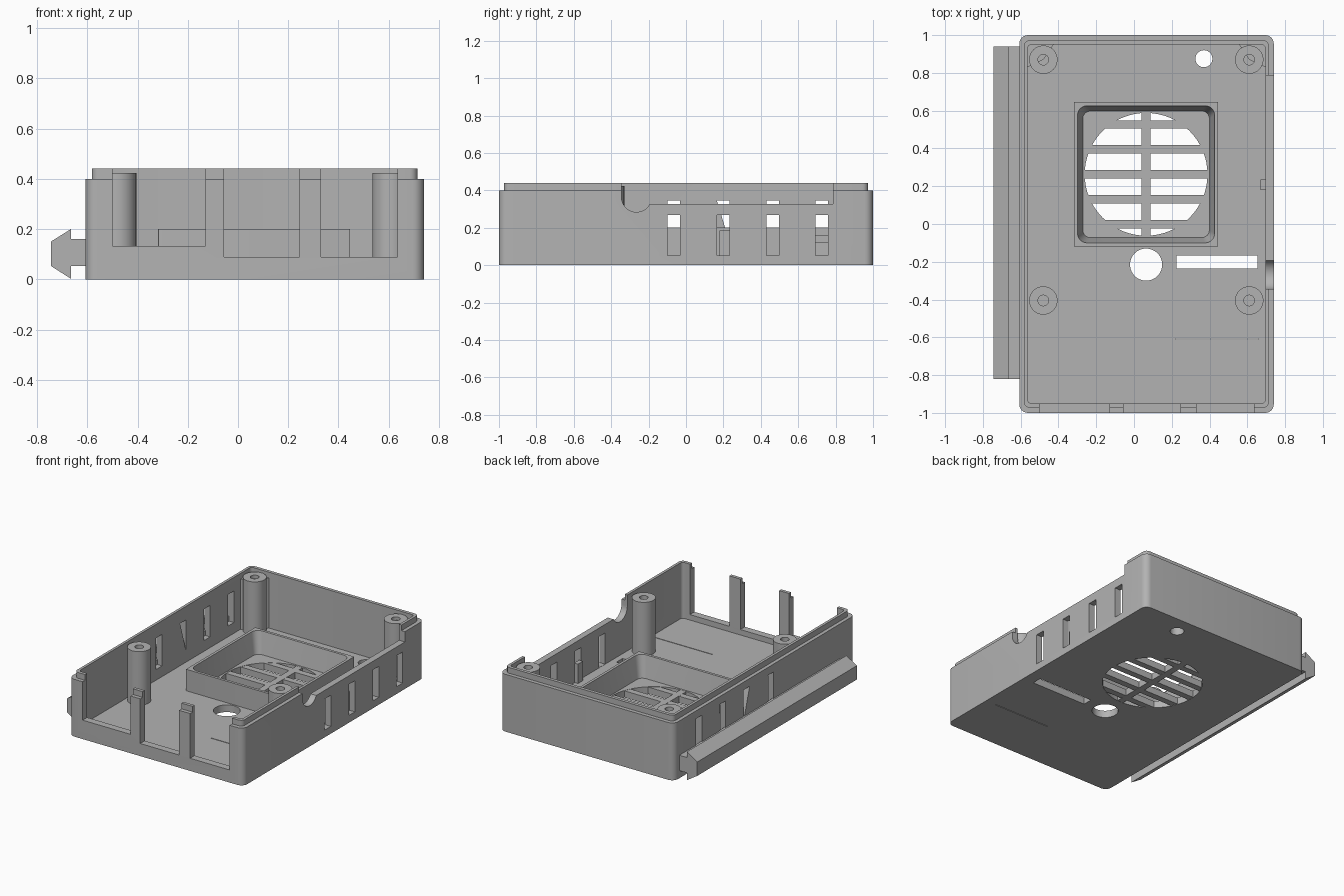
import bpy, bmesh, math
from mathutils import Vector

if "Cube" in bpy.data.objects:
    bpy.data.objects.remove(bpy.data.objects["Cube"])

grey = bpy.data.materials.new("plain_grey")
grey.use_nodes = True
grey.diffuse_color = (0.45, 0.45, 0.45, 1)
grey.node_tree.nodes["Principled BSDF"].inputs["Base Color"].default_value = grey.diffuse_color


def circle(cx, cy, r, n=48):
    return [(cx + r * math.cos(math.tau * i / n), cy + r * math.sin(math.tau * i / n)) for i in range(n)]


def rounded(x0, x1, y0, y1, r, n=6):
    pts = []
    corners = ((x1 - r, y1 - r), (x0 + r, y1 - r), (x0 + r, y0 + r), (x1 - r, y0 + r))
    for q, (cx, cy) in enumerate(corners):
        for i in range(n + 1):
            a = math.pi / 2 * (q + i / n)
            pts.append((cx + r * math.cos(a), cy + r * math.sin(a)))
    return pts


def rect(x0, x1, y0, y1):
    return [(x0, y0), (x1, y0), (x1, y1), (x0, y1)]


def loft(name, sections, axis="z", caps=True):
    """Skin stacked (outline, level) sections; axis is the stacking direction."""
    place = {"z": lambda a, b, c: (a, b, c),
             "x": lambda a, b, c: (c, a, b),
             "y": lambda a, b, c: (a, c, b)}[axis]
    bm = bmesh.new()
    rings = [[bm.verts.new(place(a, b, c)) for a, b in pts] for pts, c in sections]
    for lo, hi in zip(rings, rings[1:]):
        for i in range(len(lo)):
            j = (i + 1) % len(lo)
            bm.faces.new((lo[i], lo[j], hi[j], hi[i]))
    if caps:
        bm.faces.new(rings[0][::-1])
        bm.faces.new(rings[-1])
    bmesh.ops.recalc_face_normals(bm, faces=bm.faces[:])
    mesh = bpy.data.meshes.new(name)
    bm.to_mesh(mesh)
    bm.free()
    mesh.materials.append(grey)
    ob = bpy.data.objects.new(name, mesh)
    bpy.context.collection.objects.link(ob)
    return ob


def prism(name, pts, lo, hi, axis="z"):
    return loft(name, [(pts, lo), (pts, hi)], axis)


def activate(ob):
    bpy.ops.object.select_all(action="DESELECT")
    ob.select_set(True)
    bpy.context.view_layer.objects.active = ob


def cut(target, pts, lo, hi, axis="z"):
    cutter = prism("cutter", pts, lo, hi, axis)
    cutter.hide_render = True
    activate(target)
    mod = target.modifiers.new("cut", "BOOLEAN")
    mod.operation = "DIFFERENCE"
    mod.solver = "EXACT"
    mod.object = cutter
    bpy.ops.object.modifier_apply(modifier=mod.name)
    bpy.data.objects.remove(cutter)


# Tray with a stepped rim
FLOOR = 0.05
outer = rounded(-0.607, 0.74, -1, 1, 0.045)
lip = rounded(-0.582, 0.714, -0.973, 0.973, 0.03)
inner = rounded(-0.563, 0.695, -0.95, 0.95, 0.02)
tray = loft("tray", [(outer, 0), (outer, 0.4), (lip, 0.4), (lip, 0.44), (inner, 0.44), (inner, FLOOR)])

# Connector openings in the front wall
for x0, x1, sill in ((-0.5, -0.13, 0.132), (-0.055, 0.245, 0.088), (0.33, 0.635, 0.088)):
    cut(tray, rect(x0, x1, sill, 0.6), -1.1, -0.9, "y")

# Side vents; one on the left is a triangle
for i, y in enumerate((-0.1, 0.165, 0.43, 0.692)):
    cut(tray, rect(y, y + 0.067, FLOOR + 0.001, 0.268), 0.6, 0.85, "x")
    vent = rect(y, y + 0.067, 0.125, 0.345)
    if i == 1:
        vent = vent[1:]
    cut(tray, vent, -0.7, -0.5, "x")

# Lowered right wall with a round cable notch
cut(tray, rect(-0.265, 0.785, 0.328, 0.6), 0.6, 0.85, "x")
cut(tray, circle(-0.265, 0.364, 0.08), 0.6, 0.85, "x")
cut(tray, rect(-0.345, -0.2, 0.364, 0.6), 0.6, 0.85, "x")

# Floor holes and slots
FAN_X, FAN_Y, FAN_R = 0.064, 0.263, 0.325
for pts in (circle(FAN_X, FAN_Y, FAN_R, 64), circle(0.064, -0.215, 0.085), circle(0.37, 0.875, 0.045),
            rect(0.225, 0.655, -0.235, -0.167), rect(0.22, 0.66, -0.612, -0.607)):
    cut(tray, pts, -0.1, 0.1)
parts = [tray]

# Fan grille
def chord(d):
    return math.sqrt(FAN_R ** 2 - d ** 2) + 0.003

parts.append(prism("grille_spine", rect(FAN_X - 0.023, FAN_X + 0.023, FAN_Y - FAN_R, FAN_Y + FAN_R), 0.001, 0.049))
for k in range(-2, 3):
    d = k * 0.132
    h = chord(max(0, abs(d) - 0.022))
    parts.append(prism("grille_bar", rect(FAN_X - h, FAN_X + h, FAN_Y + d - 0.022, FAN_Y + d + 0.022), 0.0015, 0.0485))

# Raised fan frame, square outside and tapered inside
def frame(s, r):
    return rounded(FAN_X - s, FAN_X + s, FAN_Y - s, FAN_Y + s, r)

parts.append(loft("fan_frame", [(frame(0.382, 0.002), FLOOR), (frame(0.382, 0.002), 0.2),
                                (frame(0.363, 0.05), 0.2), (frame(0.335, 0.04), FLOOR)], caps=False))

# Screw posts, the rear pair tied into the corners
for cx, wall, side in ((-0.48, -0.565, -1), (0.61, 0.697, 1)):
    for cy in (-0.405, 0.87):
        big, small = circle(cx, cy, 0.075), circle(cx, cy, 0.028)
        parts.append(loft("screw_post", [(big, FLOOR - 0.01), (big, 0.423), (small, 0.423), (small, 0.1)]))
    web = [(wall, 0.83), (cx, 0.87), (cx - side * 0.055, 0.952), (wall, 0.952)]
    parts.append(prism("post_web", web, FLOOR - 0.01, 0.4))

# Small tab inside the right wall
parts.append(prism("wall_tab", rect(0.67, 0.7, 0.18, 0.235), FLOOR - 0.01, 0.185))

# Arrow-shaped mounting rail on the left side
half = [(-0.6, 0.16), (-0.665, 0.16), (-0.665, 0.2), (-0.745, 0.15)]
rail = half + [(-0.745, 0.053), (-0.665, 0.002), (-0.665, 0.053), (-0.6, 0.053)]
parts.append(prism("mounting_rail", rail, -0.82, 0.94, "y"))

# Smooth curves, crisp edges
for ob in parts:
    activate(ob)
    bpy.ops.object.shade_smooth_by_angle(angle=math.radians(30))
